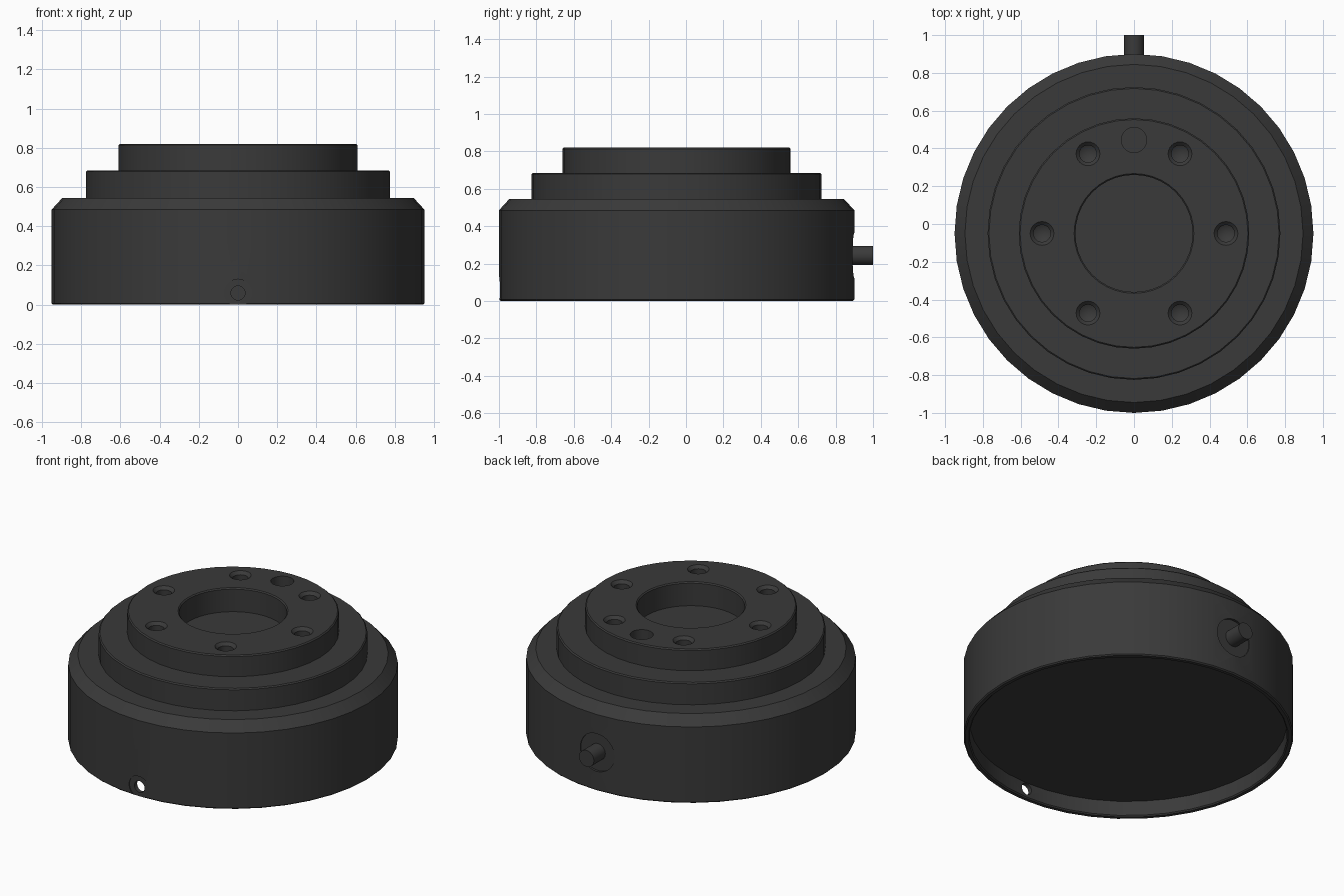
import bpy, bmesh
from math import radians, pi, sin, cos
from mathutils import Matrix, Vector

if "Cube" in bpy.data.objects:
    bpy.data.objects.remove(bpy.data.objects["Cube"], do_unlink=True)

CENTRE_Y = -0.05

# Single dark grey finish
grey = bpy.data.materials.new("dark_grey")
grey.use_nodes = True
colour = (0.042, 0.042, 0.042, 1)
grey.diffuse_color = colour
grey.node_tree.nodes["Principled BSDF"].inputs["Base Color"].default_value = colour


def lathe(name, profile, steps, location, rotation=None):
    """Revolve a closed (radius, height) profile that starts and ends on the axis."""
    bm = bmesh.new()
    verts = [bm.verts.new((r, 0, z)) for r, z in profile]
    edges = [bm.edges.new(pair) for pair in zip(verts, verts[1:])]
    bmesh.ops.spin(bm, geom=verts + edges, cent=(0, 0, 0), axis=(0, 0, 1),
                   angle=2 * pi, steps=steps, use_merge=True)
    bmesh.ops.remove_doubles(bm, verts=bm.verts, dist=0.0002)
    bmesh.ops.recalc_face_normals(bm, faces=bm.faces)
    if rotation:
        bm.transform(rotation)
    bm.transform(Matrix.Translation(Vector(location)))
    mesh = bpy.data.meshes.new(name)
    bm.to_mesh(mesh)
    bm.free()
    mesh.materials.append(grey)
    obj = bpy.data.objects.new(name, mesh)
    bpy.context.collection.objects.link(obj)
    return obj


def rod(radius, start, end):
    return [(0, start), (radius, start), (radius, end), (0, end)]


def select_only(obj):
    bpy.ops.object.select_all(action='DESELECT')
    obj.select_set(True)
    bpy.context.view_layer.objects.active = obj


def cut(body, cutter):
    cutter.hide_render = True
    select_only(body)
    mod = body.modifiers.new("cut", 'BOOLEAN')
    mod.operation, mod.solver, mod.object = 'DIFFERENCE', 'EXACT', cutter
    bpy.ops.object.modifier_apply(modifier=mod.name)
    bpy.data.objects.remove(cutter, do_unlink=True)


# Stepped housing with small edge chamfers, centre bore and recessed underside
c = 0.007
floor, bore_floor = 0.1, 0.67
steps_z = [0.545, 0.685, 0.82]
profile = [(0, floor), (0.915, floor), (0.915, c), (0.915 + c, 0), (0.95 - c, 0),
           (0.95, c), (0.95, 0.485), (0.895, steps_z[0]), (0.775, steps_z[0]),
           (0.775, steps_z[1] - c), (0.775 - c, steps_z[1]), (0.61, steps_z[1]),
           (0.61, steps_z[2] - c), (0.61 - c, steps_z[2]), (0.31 + c, steps_z[2]),
           (0.31, steps_z[2] - c), (0.31, bore_floor), (0, bore_floor)]
housing = lathe("housing", profile, 40, (0, CENTRE_Y, 0))

# Six drilled and countersunk bolt holes with pointed bottoms
bolt = [(0, -0.115), (0.045, -0.09), (0.045, -0.018), (0.063, 0), (0.063, 0.05), (0, 0.05)]
for i in range(6):
    a = i * pi / 3
    cut(housing, lathe("bolt_cutter", bolt, 24,
                       (0.487 * cos(a), CENTRE_Y + 0.487 * sin(a), steps_z[2])))

# Flat bottomed locating hole
cut(housing, lathe("dowel_cutter", rod(0.067, -0.09, 0.05), 24, (0, 0.445, steps_z[2])))

# Sideways cuts: round flats on the wall and a vent through the lower rim
to_back = Matrix.Rotation(radians(-90), 4, 'X')
cut(housing, lathe("back_flat_cutter", rod(0.12, 0.885, 1.1), 32, (0, 0, 0.243), to_back))
cut(housing, lathe("front_flat_cutter", rod(0.07, -1.1, -0.99), 32, (0, 0, 0.06), to_back))
cut(housing, lathe("vent_cutter", rod(0.036, -1.1, -0.8), 24, (0, 0, 0.06), to_back))

# Short pin standing out of the back flat
back_pin = lathe("back_pin", rod(0.052, 0.86, 1.0), 32, (0, 0, 0.243), to_back)

for obj in (housing, back_pin):
    select_only(obj)
    bpy.ops.object.shade_smooth_by_angle(angle=radians(30))
